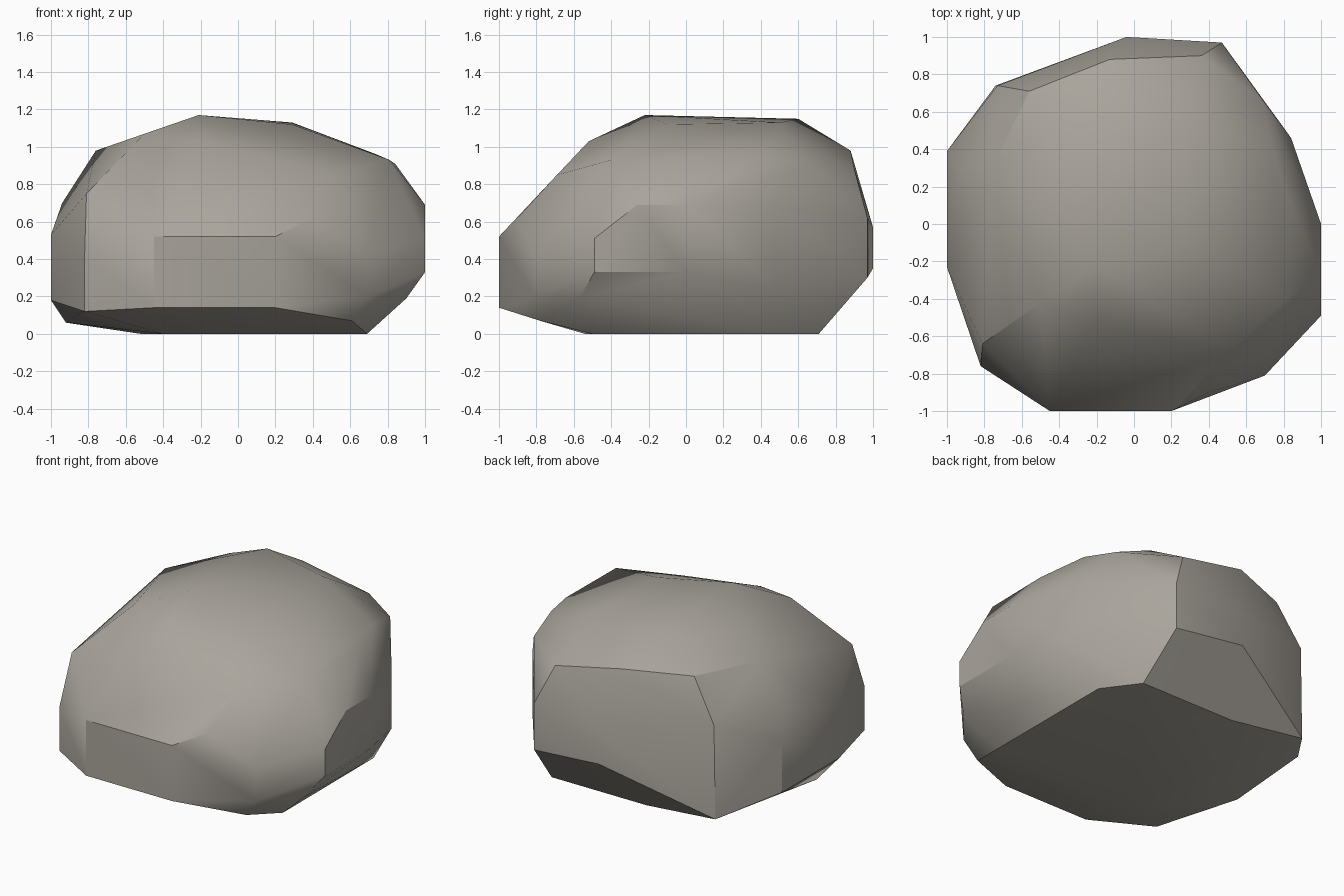
import bpy, bmesh, math

if "Cube" in bpy.data.objects:
    bpy.data.objects.remove(bpy.data.objects["Cube"])

# Base outline: flat underside, then the raised lower rim
base = [(.69, .48, 0), (.52, .71, 0), (-.2, .71, 0), (-.52, .4, 0), (-.4, -.54, 0), (.69, -.5, 0),
        (-.74, .74, .06), (-.92, -.1, .06), (.61, -.78, .07), (.9, -.57, .19)]

# Steep side walls: x, y, lower z, upper z
walls = [(1, 0, .33, .69), (1, -.49, .33, .51), (.7, -.81, .2, .42), (.2, -1, .14, .52),
         (-.45, -1, .14, .52), (-.82, -.76, .12, .42), (-1, -.23, .18, .53), (-1, .39, .18, .53),
         (-.73, .74, .2, .7), (-.04, 1, .35, .57), (.47, .97, .3, .62), (.84, .46, .25, .68)]

# Shoulder break and crown
crown = [(.4, -.9, .62), (.5, -.69, .85), (1, -.26, .69), (.81, -.4, .93), (.84, .1, .91),
         (.74, .4, .96), (.69, .66, .9), (.36, .9, .88), (-.13, .88, .98), (-.56, .71, .98),
         (-.76, .3, .98), (-.94, .3, .7), (-.81, -.64, .75), (-.5, -.42, 1.07),
         (-.2, -.52, 1.03), (-.21, -.22, 1.17), (-.2, .6, 1.15), (.29, .5, 1.13), (.29, -.1, 1.12)]

points = base + crown + [(x, y, z) for x, y, lo, hi in walls for z in (lo, hi)]

# Wrap the points in a faceted boulder
bm = bmesh.new()
for p in points:
    bm.verts.new(p)
hull = bmesh.ops.convex_hull(bm, input=bm.verts[:])
spare = {g for g in hull["geom_interior"] + hull["geom_unused"] if isinstance(g, bmesh.types.BMVert)}
bmesh.ops.delete(bm, geom=list(spare), context='VERTS')
bmesh.ops.recalc_face_normals(bm, faces=bm.faces[:])
mesh = bpy.data.meshes.new("boulder")
bm.to_mesh(mesh)
bm.free()

boulder = bpy.data.objects.new("boulder", mesh)
bpy.context.collection.objects.link(boulder)

# Stone colour
stone = bpy.data.materials.new("warm grey stone")
stone.diffuse_color = (.40, .375, .335, 1)
stone.use_nodes = True
stone.node_tree.nodes["Principled BSDF"].inputs["Base Color"].default_value = stone.diffuse_color
mesh.materials.append(stone)

# Smooth within facets, crisp at strong breaks
bpy.context.view_layer.objects.active = boulder
boulder.select_set(True)
bpy.ops.object.shade_smooth_by_angle(angle=math.radians(32))
